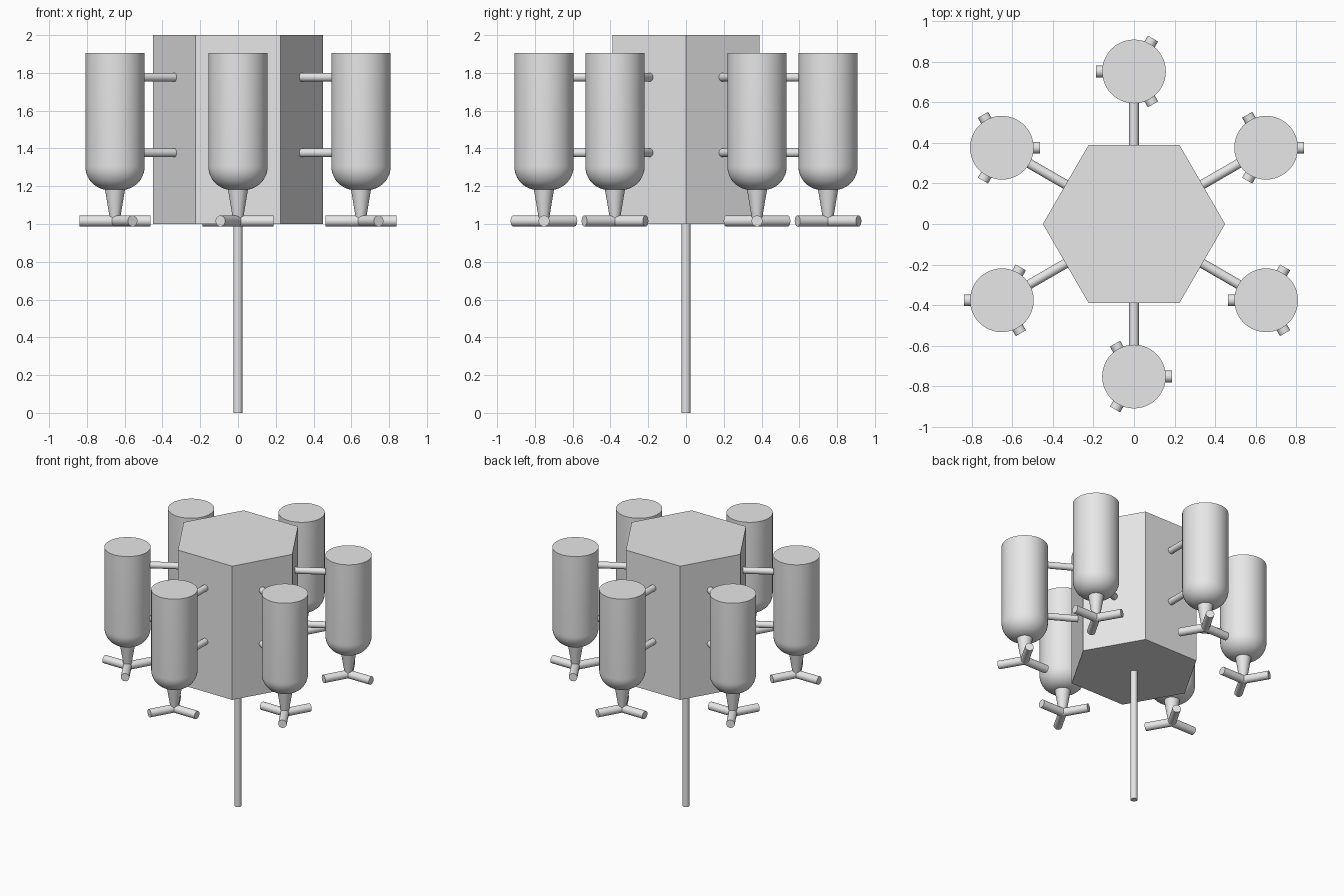
import bpy, bmesh, math
from mathutils import Matrix, Vector

cube = bpy.data.objects.get("Cube")
if cube:
    bpy.data.objects.remove(cube, do_unlink=True)

grey = bpy.data.materials.new("plain grey")
grey.use_nodes = True
grey.diffuse_color = (0.8, 0.8, 0.8, 1)
grey.node_tree.nodes["Principled BSDF"].inputs["Base Color"].default_value = grey.diffuse_color


def finish(name, bm, smooth=True):
    bmesh.ops.recalc_face_normals(bm, faces=bm.faces)
    mesh = bpy.data.meshes.new(name)
    bm.to_mesh(mesh)
    bm.free()
    mesh.materials.append(grey)
    obj = bpy.data.objects.new(name, mesh)
    bpy.context.collection.objects.link(obj)
    if smooth:
        bpy.ops.object.select_all(action='DESELECT')
        obj.select_set(True)
        bpy.context.view_layer.objects.active = obj
        bpy.ops.object.shade_smooth_by_angle(angle=math.radians(35))
    return obj


def rod(name, start, end, r1, r2=None, sides=32, smooth=True):
    """Capped cylinder or cone between two points."""
    start, end = Vector(start), Vector(end)
    axis = end - start
    turn = axis.to_track_quat('Z', 'Y').to_matrix().to_4x4()
    bm = bmesh.new()
    bmesh.ops.create_cone(bm, cap_ends=True, segments=sides, radius1=r1,
                          radius2=r1 if r2 is None else r2, depth=axis.length,
                          matrix=Matrix.Translation((start + end) / 2) @ turn)
    return finish(name, bm, smooth)


def lathe(name, profile, centre, sides=48):
    """Spin a (radius, height) profile about a vertical axis."""
    bm = bmesh.new()
    verts = [bm.verts.new((r, 0, z)) for r, z in profile]
    edges = [bm.edges.new(pair) for pair in zip(verts, verts[1:])]
    bmesh.ops.spin(bm, geom=verts + edges, cent=(0, 0, 0), axis=(0, 0, 1),
                   angle=math.tau, steps=sides)
    bmesh.ops.remove_doubles(bm, verts=bm.verts, dist=0.0001)
    bmesh.ops.translate(bm, verts=bm.verts, vec=centre)
    return finish(name, bm)


def polar(radius, angle, z):
    return Vector((radius * math.cos(angle), radius * math.sin(angle), z))


# Hexagonal core, with a corner on the x axis
bm = bmesh.new()
rim = [bm.verts.new(polar(0.449, math.radians(60 * k), 1)) for k in range(6)]
base = bm.faces.new(rim)
top = bmesh.ops.extrude_face_region(bm, geom=[base], use_keep_orig=True)
bmesh.ops.translate(bm, vec=(0, 0, 1),
                    verts=[v for v in top["geom"] if isinstance(v, bmesh.types.BMVert)])
finish("core", bm, smooth=False)

# Centre pole
rod("pole", (0, 0, 0), (0, 0, 1.02), 0.023)

# Tank outline: flat top, straight wall, rounded lower edge
R, ROUND, BOTTOM, TOP = 0.157, 0.125, 1.18, 1.905
outline = [(0, TOP), (R, TOP)]
for k in range(13):
    a = math.radians(90) * k / 12
    outline.append((R - ROUND + ROUND * math.cos(a), BOTTOM + ROUND - ROUND * math.sin(a)))
outline.append((0, BOTTOM))

# Six tanks around the core, each with struts, a neck and three feet
for i in range(6):
    angle = math.radians(30 + 60 * i)
    spot = polar(0.752, angle, 0)
    lathe(f"tank_{i + 1}", outline, spot)
    for level, z in (("upper", 1.777), ("lower", 1.377)):
        rod(f"{level}_strut_{i + 1}", polar(0.36, angle, z), polar(0.65, angle, z), 0.0235)
    rod(f"neck_{i + 1}", spot + Vector((0, 0, 1.015)), spot + Vector((0, 0, 1.2)), 0.025, 0.056)
    for k in range(3):
        hub = spot + Vector((0, 0, 1.016))
        foot = hub + polar(0.187, angle + math.radians(120 * k - 30), 0)
        rod(f"foot_{i + 1}_{k + 1}", hub, foot, 0.029)
